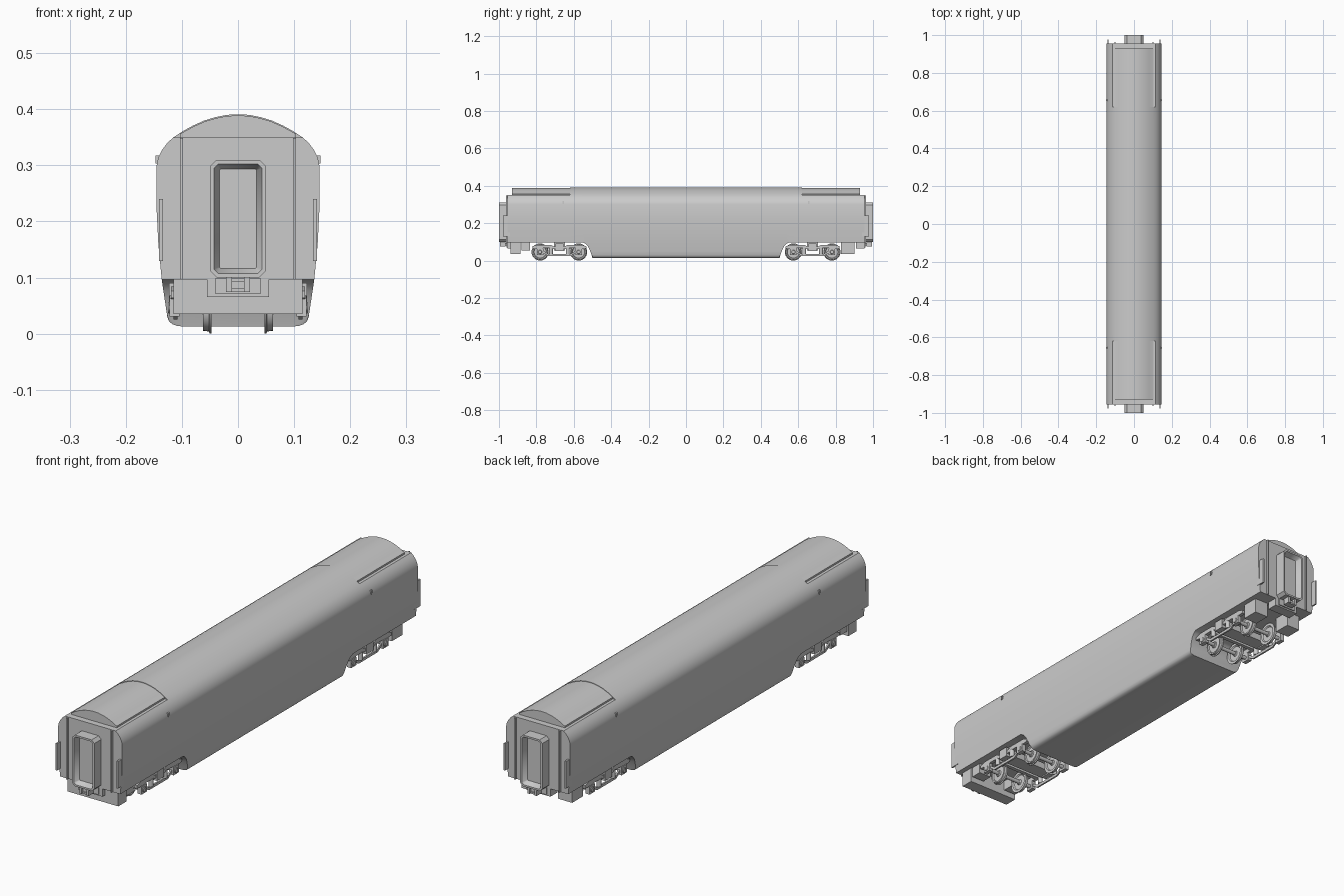
import bpy, bmesh, math
from mathutils import Vector

if "Cube" in bpy.data.objects:
    bpy.data.objects.remove(bpy.data.objects["Cube"])


def finish(name, bm, angle=35):
    bmesh.ops.remove_doubles(bm, verts=bm.verts, dist=0.0002)
    bmesh.ops.recalc_face_normals(bm, faces=bm.faces)
    me = bpy.data.meshes.new(name)
    bm.to_mesh(me)
    bm.free()
    ob = bpy.data.objects.new(name, me)
    bpy.context.collection.objects.link(ob)
    bpy.ops.object.select_all(action='DESELECT')
    ob.select_set(True)
    bpy.context.view_layer.objects.active = ob
    bpy.ops.object.shade_smooth_by_angle(angle=math.radians(angle))
    return ob


def loft(name, rings, caps=True):
    bm = bmesh.new()
    vr = [[bm.verts.new(p) for p in r] for r in rings]
    n = len(rings[0])
    for a, b in zip(vr, vr[1:]):
        for i in range(n):
            j = (i + 1) % n
            bm.faces.new((a[i], a[j], b[j], b[i]))
    if caps:
        bm.faces.new(vr[0])
        bm.faces.new(vr[-1])
    return finish(name, bm)


def prism(name, pts, axis, a, b):
    def place(p, d):
        return (d, p[0], p[1]) if axis == 'x' else (p[0], d, p[1])
    return loft(name, [[place(p, d) for p in pts] for d in (a, b)])


def box(name, x0, x1, y0, y1, z0, z1):
    return prism(name, [(x0, z0), (x1, z0), (x1, z1), (x0, z1)], 'y', y0, y1)


def lathe_x(name, prof, y, z, n=28):
    # prof holds (x, radius) pairs turned about an axle along x
    rings = [[(x, y + r * math.cos(t * math.tau / n), z + r * math.sin(t * math.tau / n))
              for t in range(n)] for x, r in prof]
    return loft(name, rings)


# Half cross-section of the shell, roof centre down to the belly
HALF = [(0, .391), (.02, .390), (.04, .386), (.06, .380), (.08, .371), (.1, .360), (.115, .35),
        (.126, .340), (.135, .328), (.142, .314), (.145, .30), (.145, .22), (.142, .16),
        (.136, .097), (.129, .05), (.126, .03), (.123, .022), (.117, .017), (.109, .014), (.1, .013)]


def x_at(z):
    for (xa, za), (xb, zb) in zip(HALF, HALF[1:]):
        if zb <= z <= za:
            return xa + (xb - xa) * (za - z) / (za - zb)
    return HALF[-1][0]


def section(y, lo, hi):
    half = []
    for x, z in HALF:
        c = min(max(z, lo), hi)
        half.append((x if c == z else x_at(c), c))
    return [(x, y, z) for x, z in half] + [(-x, y, z) for x, z in reversed(half)]


# Body shell: lowered roof at the ends, arched ends to the belly skirt
ends = [(.955, .097, .35), (.62, .097, .35), (.62, .097, .4), (.55, .097, .4), (.537, .09, .4),
        (.525, .077, .4), (.515, .058, .4), (.507, .036, .4), (.50, .013, .4)]
stations = [(-y, a, b) for y, a, b in ends] + list(reversed(ends))
loft("body_shell", [section(*s) for s in stations])

# Roof hatch over each end, leaving a narrow gutter beside it
arc = [(x, z - .002) for x, z in HALF[:6]] + [(.103, .357), (.103, .349)]
arc = arc + [(-x, z) for x, z in reversed(arc[1:])]


def gangway(s):
    w, c, z0, z1 = .05, .012, .10, .31
    pts = [(-w, z0 + c), (-w + c, z0), (w - c, z0), (w, z0 + c),
           (w, z1 - c), (w - c, z1), (-w + c, z1), (-w, z1 - c)]
    ob = prism("gangway_frame", pts, 'y', s * .95, s * 1.0)
    bm = bmesh.new()
    bm.from_mesh(ob.data)
    face = max(bm.faces, key=lambda f: f.calc_center_median().y * s)
    bmesh.ops.inset_region(bm, faces=[face], thickness=.008)
    bmesh.ops.inset_region(bm, faces=[face], thickness=.010, depth=-.025)
    bm.to_mesh(ob.data)
    bm.free()


def bogie(yc):
    # wheelsets
    for dy in (-.103, .103):
        y = yc + dy
        lathe_x("axle", [(-.118, .008), (.118, .008)], y, .046, 14)
        for s in (-1, 1):
            prof = [(.063, .002), (.063, .012), (.058, .014), (.057, .032), (.062, .035),
                    (.062, .041), (.052, .042), (.050, .046), (.047, .046), (.047, .035),
                    (.052, .031), (.052, .012), (.047, .01)]
            lathe_x("wheel", [(s * x, r) for x, r in prof], y, .046)
            box("journal_box", *sorted((s * .104, s * .122)), y - .017, y + .017, .031, .064)
            lathe_x("journal_cap", [(s * .12, .012), (s * .125, .009)], y, .046, 14)
    # side frames, equalizer bars and springs
    top = [(-.145, .064), (-.145, .076), (-.12, .084), (-.045, .084), (-.03, .076)]
    low = [(-.03, .062), (-.05, .066), (-.085, .066), (-.12, .062)]
    frame = top + [(-y, z) for y, z in reversed(top)] + \
        [(-y, z) for y, z in reversed(low)] + low
    bar = [(-.105, .052), (-.085, .052), (-.06, .036), (.06, .036), (.085, .052), (.105, .052),
           (.105, .042), (.088, .042), (.062, .025), (-.062, .025), (-.088, .042), (-.105, .042)]
    for s in (-1, 1):
        prism("bogie_side_frame", [(yc + y, z) for y, z in frame], 'x', s * .105, s * .119)
        prism("equalizer_bar", [(yc + y, z) for y, z in bar], 'x', s * .108, s * .115)
        for dy in (-.045, .045):
            rings = [[(s * .112 + .01 * math.cos(t * math.tau / 14),
                       yc + dy + .01 * math.sin(t * math.tau / 14), z) for t in range(14)]
                     for z in (.036, .068)]
            loft("spring", rings)
        box("bolster_hanger", *sorted((s * .10, s * .123)), yc - .022, yc + .022, .05, .09)
    # cross members
    box("bolster", -.105, .105, yc - .03, yc + .03, .055, .098)
    for dy in (-.06, .06):
        box("transom", -.106, .106, yc + dy - .008, yc + dy + .008, .064, .078)


for s in (-1, 1):
    def ybox(name, x0, x1, ya, yb, z0, z1):
        a, b = sorted((s * ya, s * yb))
        return box(name, x0, x1, a, b, z0, z1)

    prism("roof_hatch", arc, 'y', s * .61, s * .93)
    gangway(s)
    bogie(s * .677)
    # coupler and its pocket under the gangway
    ybox("coupler_pocket", -.055, .055, .91, .955, .065, .099)
    ybox("coupler_plate", -.04, .04, .95, .96, .071, .099)
    ybox("coupler_shank", -.011, .011, .95, .985, .080, .094)
    for x in (-1, 1):
        a, b = sorted((x * .011, x * .021))
        ybox("coupler_jaw", a, b, .965, .995, .074, .101)
        # end wall ribs, corner plates and lamp brackets
        a, b = sorted((x * .098, x * .103))
        ybox("end_rib", a, b, .95, .963, .097, .349)
        a, b = sorted((x * .134, x * .141))
        ybox("corner_plate", a, b, .94, .978, .13, .24)
        a, b = sorted((x * .138, x * .147))
        ybox("side_bracket", a, b, .652, .660, .303, .318)
    ybox("coupler_lower", -.021, .021, .965, .990, .074, .081)

# Front apron box across the car and smaller equipment boxes
box("front_apron", -.115, .115, -.938, -.885, .035, .098)
for x in (-1, 1):
    a, b = sorted((x * .055, x * .112))
    box("front_equipment_box", a, b, -.88, -.835, .055, .098)
    a, b = sorted((x * .052, x * .115))
    box("rear_step_box", a, b, .83, .90, .035, .098)
